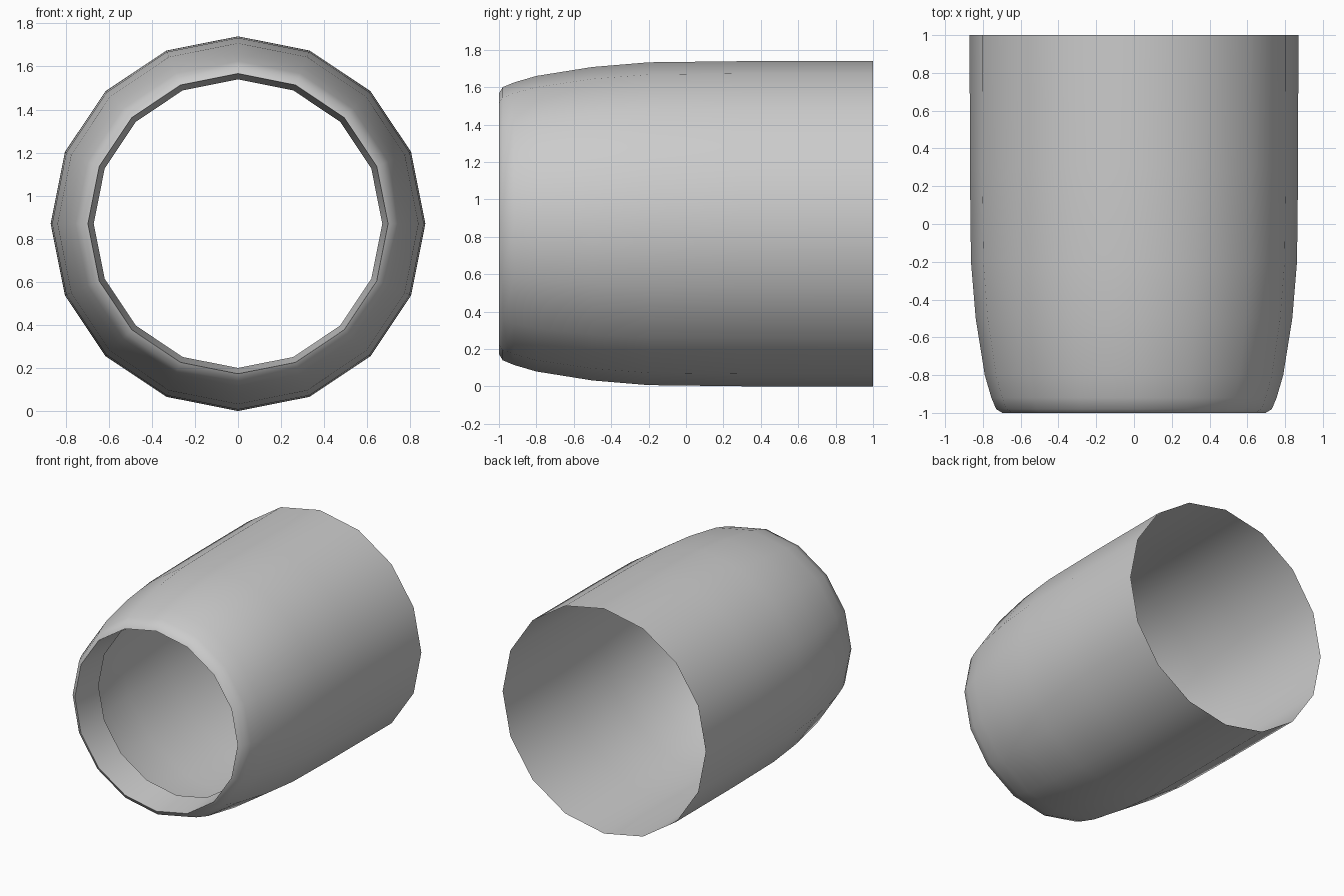
import bpy, bmesh, math

if "Cube" in bpy.data.objects:
    bpy.data.objects.remove(bpy.data.objects["Cube"])

SIDES = 16
CENTRE_Z = 0.87

# (radius, y) from the open back, along the outside, over the front lip and inwards
PROFILE = [(0.87, 1.0), (0.869, 0.3), (0.863, -0.2), (0.838, -0.5),
           (0.79, -0.8), (0.755, -0.92), (0.73, -0.98), (0.697, -1.0), (0.67, -0.75)]


def ring(bm, r, y):
    return [bm.verts.new((r * math.sin(2 * math.pi * i / SIDES), y,
                          CENTRE_Z + r * math.cos(2 * math.pi * i / SIDES)))
            for i in range(SIDES)]


# Tapered open sleeve with an inward-turned front lip
bm = bmesh.new()
rings = [ring(bm, r, y) for r, y in PROFILE]
for a, b in zip(rings, rings[1:]):
    for i in range(SIDES):
        j = (i + 1) % SIDES
        bm.faces.new((a[i], a[j], b[j], b[i]))

# Outside faces point away from the axis
bm.normal_update()
f = bm.faces[:][0]
c = f.calc_center_median()
if f.normal.x * c.x + f.normal.z * (c.z - CENTRE_Z) < 0:
    bmesh.ops.reverse_faces(bm, faces=bm.faces[:])

mesh = bpy.data.meshes.new("sleeve")
bm.to_mesh(mesh)
bm.free()
sleeve = bpy.data.objects.new("sleeve", mesh)
bpy.context.collection.objects.link(sleeve)

# Smooth walls, crisp lip edge
bpy.context.view_layer.objects.active = sleeve
sleeve.select_set(True)
bpy.ops.object.shade_smooth_by_angle(angle=math.radians(50))
